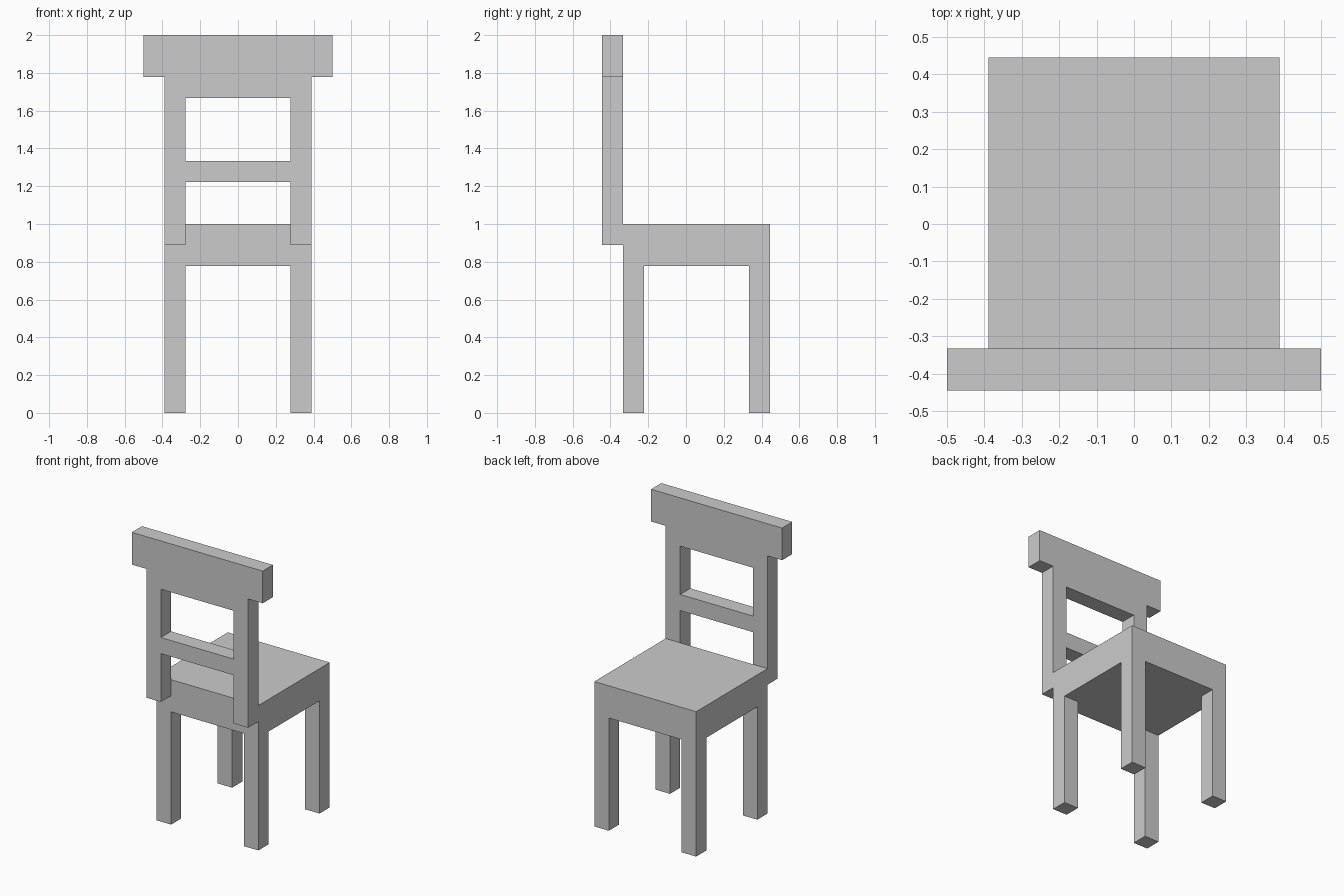
import bpy, bmesh, math
from mathutils import Vector

if "Cube" in bpy.data.objects:
    bpy.data.objects.remove(bpy.data.objects["Cube"])

U = 1 / 9  # grid module of the design: the chair is 18 modules tall


def link(name, data):
    ob = bpy.data.objects.new(name, data)
    bpy.context.collection.objects.link(ob)
    return ob


def box(name, lo, hi):
    """Box between two corners given in modules."""
    lo, hi = Vector(lo) * U, Vector(hi) * U
    bm = bmesh.new()
    bmesh.ops.create_cube(bm, size=1)
    bmesh.ops.scale(bm, vec=hi - lo, verts=bm.verts)
    mesh = bpy.data.meshes.new(name)
    bm.to_mesh(mesh)
    bm.free()
    ob = link(name, mesh)
    ob.location = (lo + hi) / 2
    return ob


def panel(name, loops, y, thickness):
    """Upright panel: closed x/z loops (outline, holes) in modules, extruded along y."""
    curve = bpy.data.curves.new(name, 'CURVE')
    curve.dimensions, curve.fill_mode = '2D', 'BOTH'
    curve.extrude = thickness * U / 2
    for pts in loops:
        s = curve.splines.new('POLY')
        s.points.add(len(pts) - 1)
        for p, (x, z) in zip(s.points, pts):
            p.co = (x * U, z * U, 0, 1)
        s.use_cyclic_u = True
    src = link(name + "_profile", curve)
    mesh = bpy.data.meshes.new_from_object(
        src.evaluated_get(bpy.context.evaluated_depsgraph_get()))
    bpy.data.objects.remove(src)
    # weld the caps to the sides
    bm = bmesh.new()
    bm.from_mesh(mesh)
    bmesh.ops.remove_doubles(bm, verts=bm.verts, dist=1e-5)
    bmesh.ops.recalc_face_normals(bm, faces=bm.faces)
    for f in bm.faces:
        f.smooth = False
    bm.to_mesh(mesh)
    bm.free()
    ob = link(name, mesh)
    ob.rotation_euler.x = math.pi / 2
    ob.location.y = y * U
    return ob


# seat block
box("seat", (-3.5, -3, 7), (3.5, 4, 9))

# four square legs, flush with the seat corners
for side, x in (("left", -3.5), ("right", 2.5)):
    for end, y in (("backrest", -3), ("open", 3)):
        box(f"{end}_end_leg_{side}", (x, y, 0), (x + 1, y + 1, 7))

# backrest: two posts, cross rail and wide head rail in one panel
half = [(2.5, 11), (2.5, 8), (3.5, 8), (3.5, 16), (4.5, 16), (4.5, 18)]
outline = half + [(-x, z) for x, z in reversed(half)]
window = [(-2.5, 12), (-2.5, 15), (2.5, 15), (2.5, 12)]
panel("backrest", (outline, window), -3.5, 1)
